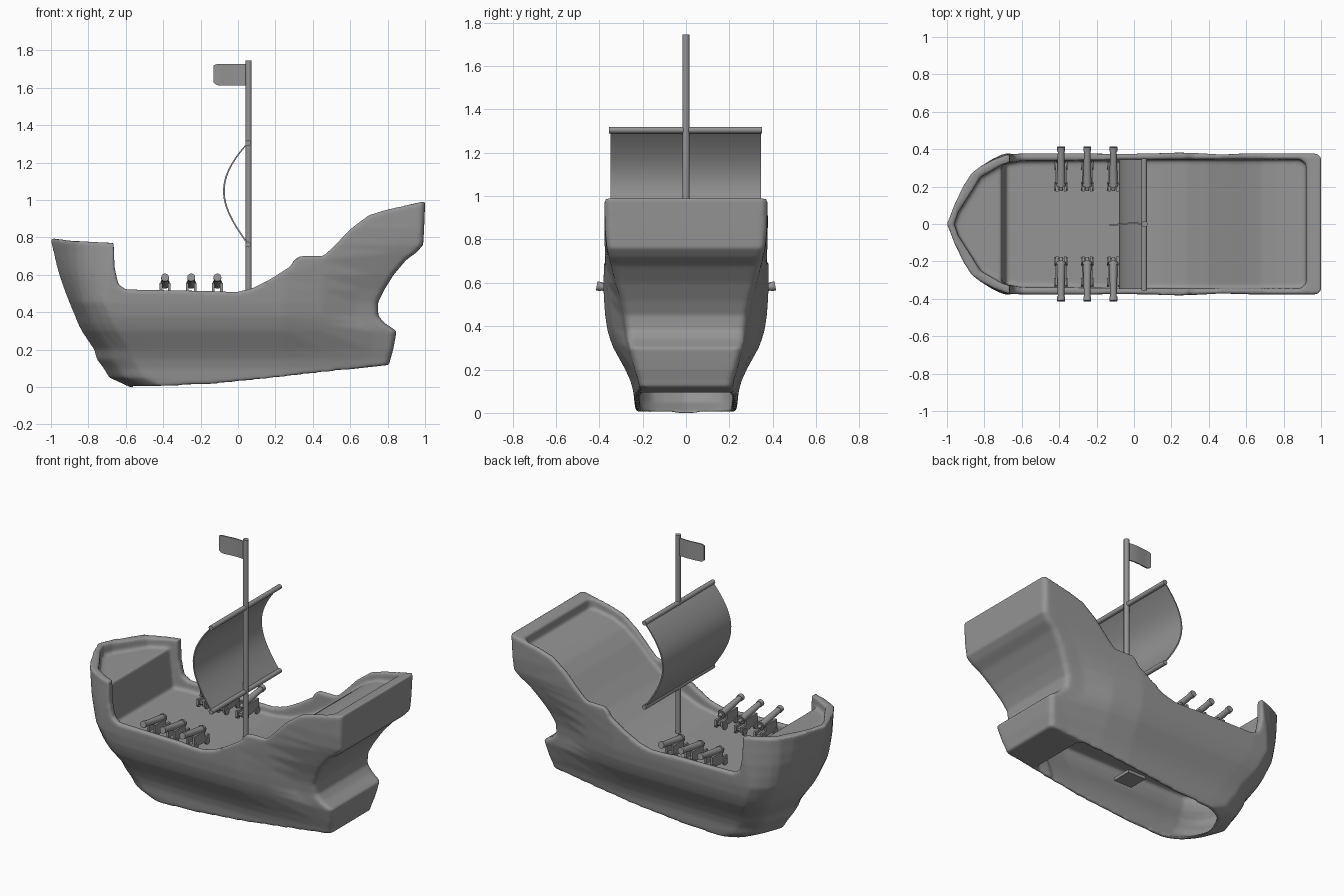
import bpy, bmesh, math
from mathutils import Vector, Matrix

if "Cube" in bpy.data.objects:
    bpy.data.objects.remove(bpy.data.objects["Cube"])

grey = bpy.data.materials.new("plain grey")
grey.use_nodes = True
COLOUR = (0.3, 0.3, 0.3, 1)
grey.diffuse_color = COLOUR
grey.node_tree.nodes["Principled BSDF"].inputs["Base Color"].default_value = COLOUR


def finish(name, bm, angle=40):
    """Turn a bmesh into a smooth-shaded object."""
    bmesh.ops.recalc_face_normals(bm, faces=bm.faces)
    mesh = bpy.data.meshes.new(name)
    bm.to_mesh(mesh)
    bm.free()
    mesh.materials.append(grey)
    mesh.shade_smooth()
    mesh.set_sharp_from_angle(angle=math.radians(angle))
    obj = bpy.data.objects.new(name, mesh)
    bpy.context.scene.collection.objects.link(obj)
    return obj


def loft(name, rings):
    """Closed solid through rings of equal point count."""
    bm = bmesh.new()
    rows = [[bm.verts.new(p) for p in ring] for ring in rings]
    for a, b in zip(rows, rows[1:]):
        n = len(a)
        for i in range(n):
            bm.faces.new((a[i], a[(i + 1) % n], b[(i + 1) % n], b[i]))
    bm.faces.new(rows[0])
    bm.faces.new(rows[-1])
    return finish(name, bm)


def side_prism(name, profile):
    """Extrude an x-z profile across the beam."""
    return loft(name, [[(x, y, z) for x, z in profile] for y in (-0.6, 0.6)])


def mirrored(half):
    """Close a half outline that starts on the centre line."""
    return half + [(x, -y) for x, y in reversed(half[1:])]


def add_boolean(obj, cutter, operation):
    mod = obj.modifiers.new(cutter.name, 'BOOLEAN')
    mod.object, mod.operation, mod.solver = cutter, operation, 'EXACT'
    cutter.hide_render = True


def add_rod(bm, a, b, r1, r2=None, sides=16):
    a, b = Vector(a), Vector(b)
    d = b - a
    turn = d.to_track_quat('Z', 'Y').to_matrix().to_4x4()
    bmesh.ops.create_cone(bm, cap_ends=True, segments=sides, radius1=r1,
                          radius2=r1 if r2 is None else r2, depth=d.length,
                          matrix=Matrix.Translation((a + b) / 2) @ turn)


def add_box(bm, centre, size):
    bmesh.ops.create_cube(bm, size=1, matrix=Matrix.Translation(centre)
                          @ Matrix.Diagonal((*size, 1)))


# Hull body: height, bow x, stern x, half beam, half transom
LEVELS = [
    (-.03, -.54, .78, .225, .19), (0, -.58, .785, .232, .20),
    (.05, -.69, .795, .238, .205), (.10, -.72, .805, .243, .21),
    (.15, -.757, .815, .257, .22), (.20, -.77, .83, .28, .235),
    (.30, -.837, .848, .335, .26), (.34, -.857, .785, .35, .27),
    (.38, -.872, .75, .362, .275), (.45, -.902, .748, .373, .285),
    (.52, -.929, .782, .378, .30), (.60, -.957, .832, .382, .325),
    (.68, -.978, .90, .384, .345), (.72, -.987, .955, .384, .355),
    (.76, -.997, .99, .383, .365), (.85, -1.01, .995, .382, .374),
    (1.05, -1.012, 1.003, .38, .378)]


def plan(z, bow, stern, w, t):
    run = .2 + .16 * min(1, max(0, (z - .45) / .3))
    bow_curve = [(0, 0), (.1, .25), (.23, .52), (.36, .71), (.48, .8), (.7, .905),
                 (.94, .985)]
    half = [(bow + f * run, g * w) for f, g in bow_curve]
    half += [(bow + run + .1, w), (0, w), (.25, w), (.45, .7 * w + .3 * t),
             (stern - .12, .15 * w + .85 * t), (stern - .02, t), (stern, t - .02)]
    return [(x, y, z) for x, y in mirrored(half)]


hull = loft("hull", [plan(*level) for level in LEVELS])

# Sheer line along the top and sloping keel underneath
trim = side_prism("hull_trim", [
    (-1.1, .80), (-1, .797), (-.9, .782), (-.665, .77), (-.66, .64),
    (-.64, .55), (-.6, .522), (0, .51), (.08, .53), (.17, .575), (.28, .645),
    (.30, .68), (.335, .702), (.455, .702), (.5, .74), (.6, .845), (.7, .92),
    (.8, .95), (1.1, 1.015), (1.1, .14), (.78, .115), (.1, .04),
    (-.15, .015), (-.56, 0), (-1.1, 0)])

# Open decks inside the bulwarks
inner = mirrored([(-.96, 0), (-.94, .06), (-.82, .25), (-.70, .32),
                  (-.6, .338), (.3, .345), (.89, .345), (.92, .32)])
well = loft("deck_well", [[(x, y, z) for x, y in inner] for z in (.3, 1.2)])
deck = side_prism("deck_line", [
    (-1.1, .72), (-.71, .715), (-.685, .46), (.02, .46), (.14, .48),
    (.28, .535), (.4, .61), (.5, .695), (.6, .79), (.68, .85), (.76, .885),
    (1.1, .94), (1.1, 1.3), (-1.1, 1.3)])
add_boolean(well, deck, 'INTERSECT')

# Hollow hold, open through the keel and closed below the deck
CEILING, HOLD_END, WALL = .42, .58, .025
hold_levels = [level for level in LEVELS if level[0] < CEILING]
hold_levels.append((CEILING, *hold_levels[-1][1:]))
hold = loft("hold", [plan(z, bow + WALL, HOLD_END, w - WALL, (w + t) / 2 - WALL)
                     for z, bow, _, w, t in hold_levels])

add_boolean(hull, trim, 'INTERSECT')
add_boolean(hull, well, 'DIFFERENCE')
add_boolean(hull, hold, 'DIFFERENCE')
remesh = hull.modifiers.new("Remesh", 'REMESH')
remesh.mode, remesh.voxel_size, remesh.use_smooth_shade = 'VOXEL', .0095, True
soft = hull.modifiers.new("Soften", 'SMOOTH')
soft.factor, soft.iterations = .5, 8

# Bake the hull and drop its cutters
graph = bpy.context.evaluated_depsgraph_get()
baked = bpy.data.meshes.new_from_object(hull.evaluated_get(graph))
hull.modifiers.clear()
hull.data = baked
baked.materials.clear()
baked.materials.append(grey)
for face in baked.polygons:
    face.material_index = 0
baked.shade_smooth()
for cutter in (trim, well, deck, hold):
    bpy.data.objects.remove(cutter)

# Mast, its square step plate in the hold, and yards
MAST = .057
bm = bmesh.new()
add_rod(bm, (MAST, 0, .44), (MAST, 0, 1.745), .0165)
finish("mast", bm)
bm = bmesh.new()
add_box(bm, (MAST - .025, 0, .14), (.13, .13, .02))
finish("mast_step", bm)
for name, z in (("upper_yard", 1.305), ("lower_yard", .762)):
    bm = bmesh.new()
    add_rod(bm, (MAST - .003, -.355, z), (MAST - .003, .35, z), .015)
    finish(name, bm)


def sheet(name, line, back, thickness):
    """Thin solid: a line, its return path, lofted by an offset."""
    loft(name, [[Vector(p) + Vector(o) for p in line]
                + [Vector(p) + Vector(o) + Vector(thickness) for p in reversed(back)]
                for o in ((0, 0, 0),)])


def ribbon(name, front, back, depth):
    """Thin closed solid between two matching edge lines."""
    bm = bmesh.new()
    rows = [[bm.verts.new(p) for p in line] for line in (front, back)]
    for i in range(len(front) - 1):
        bm.faces.new((rows[0][i], rows[0][i + 1], rows[1][i + 1], rows[1][i]))
    out = bmesh.ops.extrude_face_region(bm, geom=bm.faces[:])
    moved = [v for v in out["geom"] if isinstance(v, bmesh.types.BMVert)]
    bmesh.ops.translate(bm, verts=moved, vec=depth)
    finish(name, bm)


# Billowing sail
curve = []
for i in range(25):
    t = i / 24
    belly = math.sin(math.pi * t ** .93)
    curve.append((.05 - .13 * belly, 1.305 - .543 * t))
ribbon("sail", [(x, -.348, z) for x, z in curve],
       [(x, .345, z) for x, z in curve], (.009, 0, 0))

# Pennant, almost flat, with a slightly rounded tip
top, bottom = [], []
for i in range(17):
    t = i / 16
    x, y = .05 - .18 * t, .004 * math.sin(t * math.pi * 1.6) - .004
    tip = .014 * max(0, (t - .85) / .15) ** 2
    top.append((x, y, 1.727 - tip / 2))
    bottom.append((x, y, 1.613 + tip))
ribbon("flag", top, bottom, (0, .008, 0))


def cannon(name, x, side):
    bm = bmesh.new()
    at = lambda dx, y, z: (x + dx, side * y, z)
    # Barrel with muzzle ring and breech knob
    add_rod(bm, at(0, .20, .55), at(0, .40, .584), .023, .017)
    add_rod(bm, at(0, .388, .582), at(0, .412, .586), .021)
    add_rod(bm, at(0, .205, .551), at(0, .22, .5535), .026)
    add_rod(bm, at(0, .178, .546), at(0, .20, .55), .009, .012)
    # Stepped carriage cheeks and bed
    for s in (-1, 1):
        add_box(bm, at(s * .022, .275, .52), (.014, .11, .07))
        add_box(bm, at(s * .022, .22, .50), (.014, .09, .035))
    add_box(bm, at(0, .255, .495), (.04, .14, .015))
    # Axles and wheels
    for y in (.20, .313):
        add_rod(bm, at(-.034, y, .482), at(.034, y, .482), .007, sides=10)
        for s in (-1, 1):
            add_rod(bm, at(s * .024, y, .482), at(s * .034, y, .482), .021)
    finish(name, bm, 35)


for i, x in enumerate((-.39, -.25, -.11)):
    for label, side in (("front", -1), ("back", 1)):
        cannon(f"{label}_cannon_{i + 1}", x, side)
